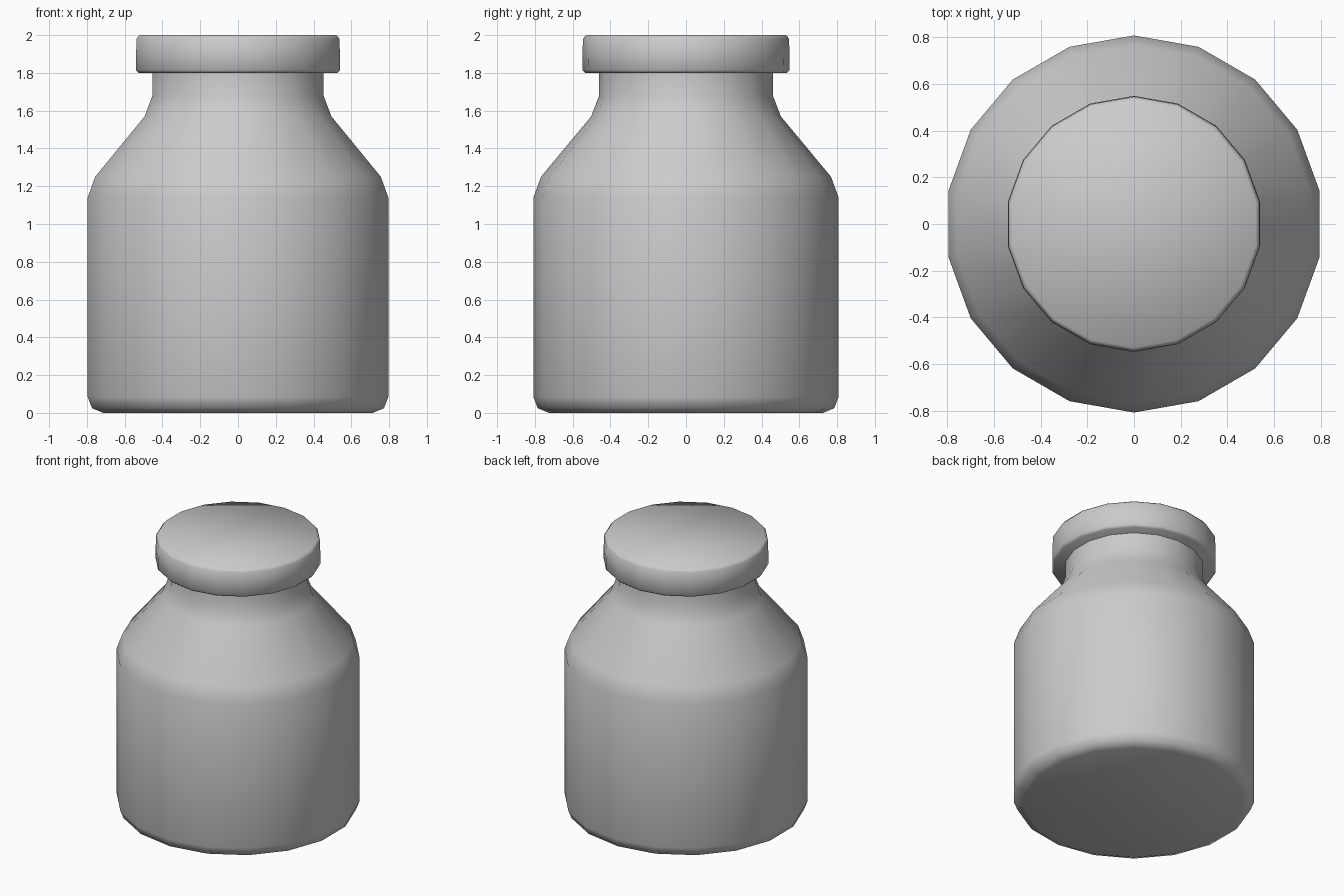
import bpy, bmesh, math

if "Cube" in bpy.data.objects:
    bpy.data.objects.remove(bpy.data.objects["Cube"])

SIDES = 18


def lathe(name, profile):
    """Revolve (radius, z) points from bottom to top and cap both ends."""
    bm = bmesh.new()
    rings = []
    for r, z in profile:
        angles = [math.pi / 2 + 2 * math.pi * i / SIDES for i in range(SIDES)]
        rings.append([bm.verts.new((r * math.cos(a), r * math.sin(a), z)) for a in angles])
    for low, high in zip(rings, rings[1:]):
        for i in range(SIDES):
            j = (i + 1) % SIDES
            bm.faces.new((low[i], low[j], high[j], high[i]))
    bm.faces.new(rings[0][::-1])
    bm.faces.new(rings[-1])
    mesh = bpy.data.meshes.new(name)
    bm.to_mesh(mesh)
    bm.free()
    obj = bpy.data.objects.new(name, mesh)
    bpy.context.collection.objects.link(obj)
    bpy.ops.object.select_all(action='DESELECT')
    obj.select_set(True)
    bpy.context.view_layer.objects.active = obj
    bpy.ops.object.shade_smooth_by_angle(angle=math.radians(60))
    return obj


# Jar body: rounded base, straight wall, sloping shoulder, neck
lathe("jar_body", [(0.725, 0), (0.785, 0.025), (0.808, 0.085), (0.808, 1.14),
                   (0.768, 1.25), (0.502, 1.57), (0.46, 1.68), (0.46, 1.81)])

# Lid: shallow disc with small bevels
lathe("lid", [(0.535, 1.80), (0.549, 1.815), (0.546, 1.98), (0.53, 2.0)])
